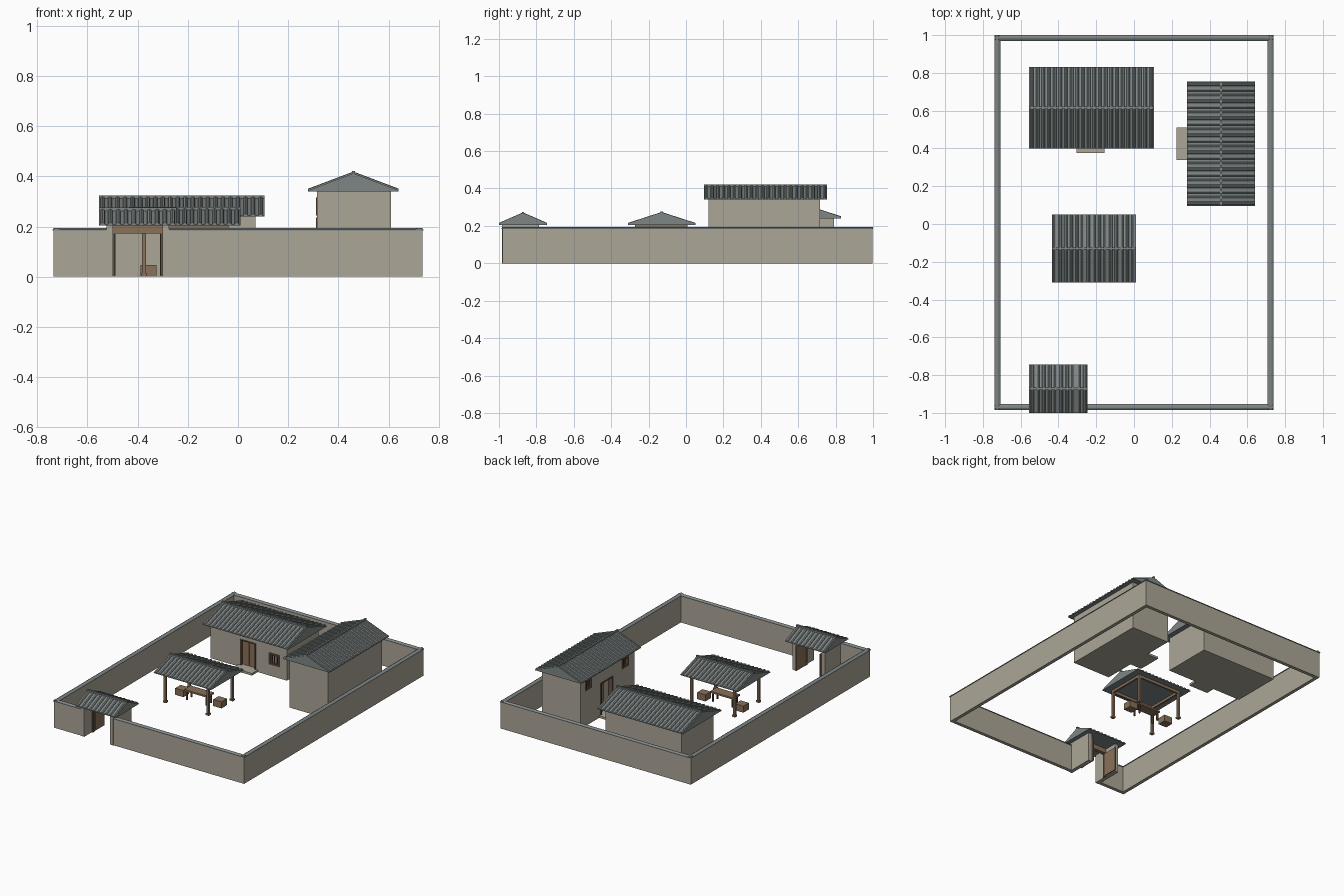
import bpy, bmesh, math
from mathutils import Matrix, Vector

if "Cube" in bpy.data.objects:
    bpy.data.objects.remove(bpy.data.objects["Cube"])


def material(name, col):
    m = bpy.data.materials.new(name)
    m.diffuse_color = (*col, 1)
    m.use_nodes = True
    m.node_tree.nodes["Principled BSDF"].inputs["Base Color"].default_value = m.diffuse_color
    return m


PLASTER = material("beige plaster", (0.41, 0.38, 0.31))
TILE = material("grey roof tile", (0.21, 0.24, 0.235))
WOOD = material("brown timber", (0.25, 0.165, 0.10))
DARK = material("dark timber", (0.13, 0.08, 0.05))


def add_box(bm, x0, x1, y0, y1, z0, z1):
    mat = Matrix.Translation(((x0 + x1) / 2, (y0 + y1) / 2, (z0 + z1) / 2))
    mat = mat @ Matrix.Diagonal((x1 - x0, y1 - y0, z1 - z0, 1))
    bmesh.ops.create_cube(bm, size=1, matrix=mat)


def finish(name, bm, mat):
    bmesh.ops.recalc_face_normals(bm, faces=bm.faces)
    me = bpy.data.meshes.new(name)
    bm.to_mesh(me)
    bm.free()
    me.materials.append(mat)
    ob = bpy.data.objects.new(name, me)
    bpy.context.collection.objects.link(ob)
    return ob


def boxes(name, mat, *dims):
    bm = bmesh.new()
    for d in dims:
        add_box(bm, *d)
    return finish(name, bm, mat)


def sweep(bm, prof_a, prof_b):
    """Closed solid between two matching end profiles."""
    a = [bm.verts.new(p) for p in prof_a]
    b = [bm.verts.new(p) for p in prof_b]
    n = len(a)
    bm.faces.new(a)
    bm.faces.new(b[::-1])
    for i in range(n):
        bm.faces.new((a[i], b[i], b[(i + 1) % n], a[(i + 1) % n]))


def gable_roof(name, cx, cy, length, span, z0, z1, turned=False, pitch=0.03):
    """Solid gable, rows of half-round tiles on both slopes, ridge cap."""
    bm = bmesh.new()
    h, s, top = length / 2, span / 2, z1 - 0.008
    tri = [(-s, z0), (s, z0), (s, z0 + 0.004), (0, top), (-s, z0 + 0.004)]
    sweep(bm, [(-h, v, z) for v, z in tri], [(h, v, z) for v, z in tri])
    n = round(length / pitch)
    step = length / n
    for side in (-1, 1):
        for i in range(n):
            u = -h + (i + 0.5) * step
            arc = [(math.cos(math.pi * k / 4) * step * 0.3,
                    math.sin(math.pi * k / 4) * 0.008) for k in range(5)]
            sweep(bm, [(u + a, side * s, z0 + 0.003 + b) for a, b in arc],
                  [(u + a, 0, top - 0.001 + b) for a, b in arc])
    add_box(bm, -h, h, -0.006, 0.006, top - 0.006, z1 + 0.002)
    rot = Matrix.Rotation(math.pi / 2 if turned else 0, 4, 'Z')
    bm.transform(Matrix.Translation((cx, cy, 0)) @ rot)
    return finish(name, bm, TILE)


def cut(ob, name, *dims):
    cutter = boxes(name, PLASTER, *dims)
    cutter.hide_render = True
    cutter.hide_viewport = False
    cutter.display_type = 'WIRE'
    mod = ob.modifiers.new("openings", 'BOOLEAN')
    mod.operation = 'DIFFERENCE'
    mod.solver = 'EXACT'
    mod.object = cutter
    # bake the cut and drop the helper
    bpy.context.view_layer.update()
    dg = bpy.context.evaluated_depsgraph_get()
    me = bpy.data.meshes.new_from_object(ob.evaluated_get(dg))
    ob.modifiers.clear()
    ob.data = me
    bpy.data.objects.remove(cutter)


# Enclosing wall with a gate gap
X, Y0, Y1, T, H = 0.735, -0.982, 0.997, 0.024, 0.186
GL, GR = -0.525, -0.275
boxes("courtyard_wall", PLASTER,
      (-X, -X + T, Y0, Y1, 0, H), (X - T, X, Y0, Y1, 0, H),
      (-X + T, X - T, Y1 - T, Y1, 0, H),
      (-X + T, GL, Y0, Y0 + T, 0, H), (GR, X - T, Y0, Y0 + T, 0, H))

# Tiled coping on the wall
bm = bmesh.new()
cap = [(-0.016, H - 0.002), (0.016, H - 0.002), (0.016, H + 0.002), (0.004, H + 0.009),
       (-0.004, H + 0.009), (-0.016, H + 0.002)]
for sx in (-1, 1):
    c = sx * (X - T / 2)
    sweep(bm, [(c + a, Y0 - 0.003, z) for a, z in cap], [(c + a, Y1 + 0.003, z) for a, z in cap])
for xa, xb, c in ((-X, X, Y1 - T / 2), (-X, GL, Y0 + T / 2), (GR, X, Y0 + T / 2)):
    sweep(bm, [(xa, c + a, z) for a, z in cap], [(xb, c + a, z) for a, z in cap])
finish("wall_coping", bm, TILE)

# Gatehouse
boxes("gate_piers", PLASTER, (GL, GL + 0.026, Y0 - 0.003, -0.785, 0, 0.207),
      (GR - 0.026, GR, Y0 - 0.003, -0.785, 0, 0.207))
boxes("gate_lintel", WOOD, (GL + 0.02, GR - 0.02, -0.90, -0.875, 0.172, 0.207))
boxes("gate_frame", DARK, (GL + 0.026, GL + 0.034, -0.90, -0.875, 0, 0.172),
      (GR - 0.034, GR - 0.026, -0.90, -0.875, 0, 0.172))
boxes("gate_doors", WOOD, (GL + 0.028, GL + 0.036, -0.875, -0.775, 0.004, 0.17),
      (GR - 0.036, GR - 0.028, -0.875, -0.775, 0.004, 0.17))
gable_roof("gate_roof", -0.40, -0.8715, 0.31, 0.257, 0.205, 0.273)

# Main house
main = boxes("main_house_walls", PLASTER, (-0.52, 0.07, 0.44, 0.79, 0, 0.242))
cut(main, "main_house_cutter", (-0.285, -0.175, 0.40, 0.465, 0.015, 0.19),
    (-0.065, 0.005, 0.40, 0.46, 0.085, 0.155))
boxes("main_house_step", PLASTER, (-0.305, -0.155, 0.375, 0.44, 0, 0.015))
boxes("main_house_door", WOOD, (-0.283, -0.232, 0.455, 0.464, 0.016, 0.188),
      (-0.228, -0.177, 0.455, 0.464, 0.016, 0.188))
boxes("main_house_door_frame", DARK, (-0.290, -0.282, 0.436, 0.464, 0.015, 0.195),
      (-0.178, -0.170, 0.436, 0.464, 0.015, 0.195),
      (-0.290, -0.170, 0.436, 0.464, 0.188, 0.195))
gable_roof("main_house_roof", -0.225, 0.615, 0.66, 0.43, 0.24, 0.322)

# Side house
side = boxes("side_house_walls", PLASTER, (0.315, 0.61, 0.12, 0.717, 0, 0.342))
WY = (0.22, 0.625)
cut(side, "side_house_cutter", (0.28, 0.345, 0.365, 0.485, 0.015, 0.23),
    *[(0.28, 0.335, y - 0.028, y + 0.028, 0.25, 0.31) for y in WY])
boxes("side_house_step", PLASTER, (0.225, 0.315, 0.34, 0.51, 0, 0.015))
boxes("side_house_door", WOOD, (0.334, 0.343, 0.427, 0.484, 0.016, 0.228))
boxes("side_house_door_frame", DARK, (0.311, 0.343, 0.358, 0.366, 0.015, 0.236),
      (0.311, 0.343, 0.484, 0.492, 0.015, 0.236),
      (0.311, 0.343, 0.358, 0.492, 0.229, 0.236))
gable_roof("side_house_roof", 0.46, 0.425, 0.66, 0.36, 0.34, 0.42, turned=True)


def window(name, centre, w, z0, z1, turned):
    """Timber frame with vertical bars set in an opening."""
    bm = bmesh.new()
    h, t = w / 2, 0.006
    add_box(bm, -h - t, -h + t, -0.004, 0.015, z0 - t, z1 + t)
    add_box(bm, h - t, h + t, -0.004, 0.015, z0 - t, z1 + t)
    for z in (z0, z1):
        add_box(bm, -h, h, -0.004, 0.015, z - t, z + t)
    for i in (-1, 0, 1):
        add_box(bm, i * w / 4 - 0.002, i * w / 4 + 0.002, 0.004, 0.010, z0, z1)
    rot = Matrix.Rotation(-math.pi / 2 if turned else 0, 4, 'Z')
    bm.transform(Matrix.Translation(Vector(centre)) @ rot)
    finish(name, bm, DARK)


window("main_house_window", (-0.03, 0.44, 0), 0.07, 0.085, 0.155, False)
for i, y in enumerate(WY):
    window(f"side_house_window_{i + 1}", (0.315, y, 0), 0.056, 0.25, 0.31, True)

# Open pavilion: posts on pads, ring beams, roof
PX, PY, R = (-0.375, -0.045), (-0.265, 0.0), 0.008
posts, pads = [], []
for x in PX:
    for y in PY:
        posts.append((x - R, x + R, y - R, y + R, 0, 0.205))
        pads.append((x - 0.012, x + 0.012, y - 0.012, y + 0.012, 0, 0.012))
boxes("pavilion_posts", WOOD, *posts)
boxes("pavilion_post_pads", WOOD, *pads)
beams = [(PX[0], PX[1], y - 0.006, y + 0.006, 0.185, 0.205) for y in PY]
beams += [(x - 0.006, x + 0.006, PY[0], PY[1], 0.187, 0.206) for x in PX]
boxes("pavilion_beams", WOOD, *beams)
gable_roof("pavilion_roof", -0.2125, -0.13, 0.445, 0.36, 0.205, 0.275)

# Table and stools
TX, TY = -0.21, -0.13
boxes("table_top", WOOD, (TX - 0.09, TX + 0.09, TY - 0.035, TY + 0.035, 0.06, 0.072))
boxes("table_legs", DARK, *[(TX + a - 0.005, TX + a + 0.005, TY + b - 0.005, TY + b + 0.005, 0, 0.06)
                            for a in (-0.075, 0.075) for b in (-0.025, 0.025)])
for name, x in (("left_stool", -0.357), ("right_stool", -0.063)):
    boxes(name, WOOD, (x - 0.032, x + 0.032, TY - 0.008, TY + 0.052, 0, 0.046))
